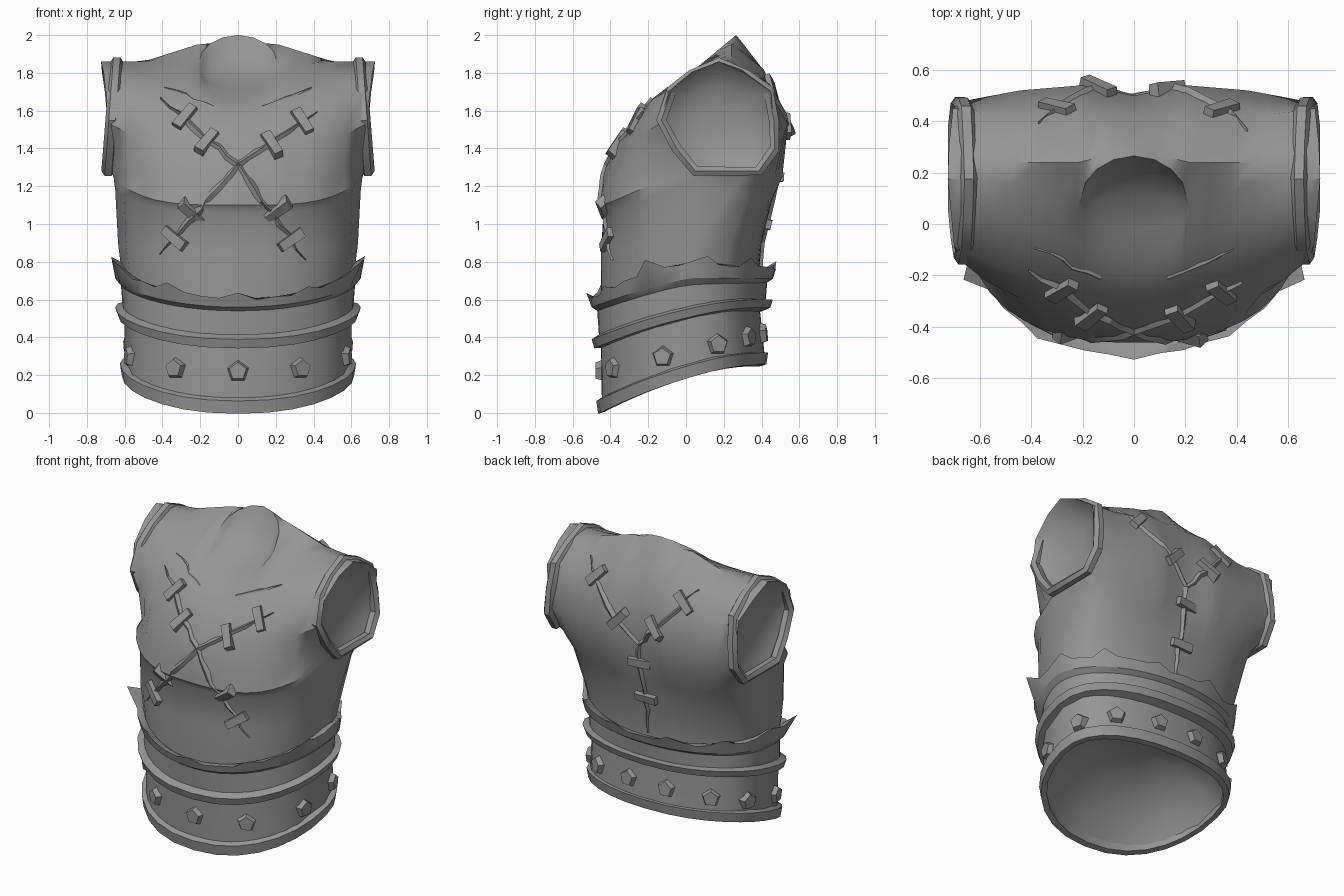
import bpy, bmesh, math, random
from mathutils import Vector
from mathutils.bvhtree import BVHTree

if "Cube" in bpy.data.objects:
    bpy.data.objects.remove(bpy.data.objects["Cube"])

random.seed(4)
grey = bpy.data.materials.new("plain grey")
grey.diffuse_color = (0.3, 0.3, 0.3, 1)
grey.use_nodes = True
grey.node_tree.nodes["Principled BSDF"].inputs["Base Color"].default_value = grey.diffuse_color


def make(name, verts, faces, angle=35):
    """Mesh object with welded points, outward normals and sharp edges kept."""
    me = bpy.data.meshes.new(name)
    me.from_pydata([tuple(v) for v in verts], [], faces)
    bm = bmesh.new()
    bm.from_mesh(me)
    bmesh.ops.remove_doubles(bm, verts=bm.verts, dist=0.0005)
    bmesh.ops.dissolve_degenerate(bm, edges=bm.edges, dist=0.0001)
    bmesh.ops.recalc_face_normals(bm, faces=bm.faces)
    bm.to_mesh(me)
    bm.free()
    me.materials.append(grey)
    ob = bpy.data.objects.new(name, me)
    bpy.context.collection.objects.link(ob)
    bpy.ops.object.select_all(action='DESELECT')
    ob.select_set(True)
    bpy.context.view_layer.objects.active = ob
    bpy.ops.object.shade_smooth_by_angle(angle=math.radians(angle))
    return ob


def lerp(a, b, t):
    return a + (b - a) * t


# Torso: columns run from front hem, over the shoulder, to back hem
US = [0, .11, .2, .26, .3, .4, .52, .65, .75, .85, .93, 1]
KEYS = (0, .3, .65, .85, 1)
# half width, then (y, z) at each key
FRONT = [(.665, (-.445, 1.25), (-.42, 1.25), (-.35, 1.26), (-.20, 1.27), (.03, 1.27)),
         (.68, (-.38, 1.41), (-.36, 1.42), (-.29, 1.45), (-.22, 1.48), (-.14, 1.53)),
         (.70, (-.26, 1.57), (-.22, 1.62), (-.18, 1.66), (-.14, 1.68), (-.09, 1.70))]
RIDGE = (.725, (.06, 1.83), (.06, 1.83), (.16, 1.86), (.17, 1.86), (.175, 1.86))
BACK = [(.72, (.29, 1.97), (.24, 1.95), (.24, 1.87), (.27, 1.84), (.31, 1.80)),
        (.705, (.42, 1.80), (.41, 1.82), (.42, 1.74), (.435, 1.72), (.45, 1.70)),
        (.68, (.50, 1.53), (.54, 1.53), (.52, 1.48), (.495, 1.45), (.475, 1.42)),
        (.665, (.48, 1.25), (.51, 1.25), (.47, 1.25), (.435, 1.26), (.38, 1.27))]
# lower rings: half width, front y, back y, front z, back z, side lift, side centre, side gap, roundness
LOWER = [(.60, -.445, .42, .02, .27, .05, .05, 0, 2.2), (.60, -.45, .39, .38, .56, .03, .05, 0, 2.2),
         (.61, -.45, .385, .60, .72, .02, .05, 0, 2.2), (.635, -.45, .40, .85, .90, .02, .08, .03, 2.3),
         (.65, -.437, .44, 1.06, 1.06, .12, .15, .09, 2.3), (.658, -.462, .455, 1.10, 1.12, .13, .18, .13, 2.4)]


def table(row, u):
    k = sum(u >= q for q in KEYS[1:-1])
    t = (u - KEYS[k]) / (KEYS[k + 1] - KEYS[k])
    a, b = row[k + 1], row[k + 2]
    return Vector((row[0] * u, lerp(a[0], b[0], t), lerp(a[1], b[1], t)))


def low(row, u, side):
    w, yf, yb, zf, zb, lift, mid, gap, n = row
    end = mid + gap * side
    y = end + ((yf if side < 0 else yb) - end) * max(0, 1 - u ** n) ** (1 / n)
    return Vector((w * u, y, lerp(zf, zb, (y - yf) / (yb - yf)) + lift * u ** 4))


def column(u):
    pts = [low(r, u, -1) for r in LOWER] + [table(r, u) for r in FRONT]
    s = math.sqrt(max(0, 1 - (u / .3) ** 2))
    if u < .3:
        rims = [Vector((.725 * u, .06 + k * .205 * s, 1.83 + k * .17 * s)) for k in (-1, 1)]
    else:
        rims = [table(RIDGE, u)] * 2
    pts.append(lerp(pts[-1], rims[0], .5) + Vector((0, 0, .03 * u)))
    pts.append(rims[0])
    for t, dy, dz in ((.3, 0, -.047), (.55, .02, -.067), (.8, .02, -.055)):   # neck hollow
        pts.append(lerp(rims[0], rims[1], t) + Vector((0, dy, dz)) * s)
    pts.append(rims[1])
    return pts + [table(r, u) for r in BACK] + [low(r, u, 1) for r in reversed(LOWER)]


verts, faces = [], []
signed = [-u for u in reversed(US[1:])] + US
for u in signed:
    verts += [Vector((math.copysign(p.x, u) if u else 0, p.y, p.z)) for p in column(abs(u))]
R, C = len(verts) // len(signed), len(signed)
for c in range(C - 1):
    for r in range(R - 1):
        a = c * R + r
        faces.append((a, a + R, a + R + 1, a + 1))
for c in (0, C - 1):                               # flanks below the arms
    for k in range(6):
        faces.append(tuple(c * R + i for i in (k, k + 1, R - 2 - k, R - 1 - k)))


def hollow(loop, push):
    """Close an opening with a smooth inward bowl."""
    mid = sum((verts[i] for i in loop), Vector()) / len(loop)
    prev = loop
    for scale, depth in ((.85, .45), (.55, .85), (.25, 1)):
        new = list(range(len(verts), len(verts) + len(loop)))
        verts.extend([mid + (verts[i] - mid) * scale + push * depth for i in loop])
        for j in range(len(loop)):
            n = (j + 1) % len(loop)
            faces.append((prev[j], prev[n], new[n], new[j]))
        prev = new
    faces.append(tuple(prev))


for c, sx in ((0, 1), (C - 1, -1)):
    hollow([c * R + i for i in range(6, R - 6) if i not in (11, 12, 13, 14)], Vector((sx * .09, 0, 0)))
hollow([c * R for c in range(C)] + [c * R + R - 1 for c in range(C - 2, 0, -1)], Vector((0, 0, .28)))
torso = make("torso", verts, faces, 40)
tree = BVHTree.FromPolygons([v.co for v in torso.data.vertices],
                            [tuple(p.vertices) for p in torso.data.polygons])


def sweep(name, rings, angle=35):
    """Closed sweep through a loop of cross-sections."""
    n, m = len(rings), len(rings[0])
    make(name, [p for ring in rings for p in ring],
         [(i * m + j, (i + 1) % n * m + j, (i + 1) % n * m + (j + 1) % m, i * m + (j + 1) % m)
          for i in range(n) for j in range(m)], angle)


# Armhole rings
ARM = [(.175, 1.855), (.32, 1.79), (.435, 1.71), (.465, 1.55), (.47, 1.40), (.385, 1.28),
       (.05, 1.28), (-.05, 1.40), (-.13, 1.55), (-.075, 1.71), (.03, 1.79)]
for side, sx in (("left", -1), ("right", 1)):
    rings = []
    for y, z in ARM:
        out = Vector((0, y - .17, z - 1.56)).normalized()
        at = Vector((sx * (.69 - .08 * (z - 1.25)), y, z))
        rings.append([at + out * .031 * math.cos(a) + Vector((.036 * math.sin(a), 0, 0))
                      for a in [math.pi * (k + .5) / 3 for k in range(6)]])
    sweep(side + "_armhole_ring", rings)


# Bands around the waist
def around(th, off, zf, zb, lift=.05, power=2.2):
    s, c = math.sin(th), math.cos(th)
    x = (.60 + off) * math.copysign(abs(s) ** (2 / power), s)
    k = abs(c) ** (2 / power)
    y = .05 - k * (.50 + off) if c > 0 else .05 + k * (.36 + off)
    return Vector((x, y, lerp(zf, zb, (y + .45) / .87) + lift * s * s))


def band(name, section, n=28):
    sweep(name, [[around(2 * math.pi * i / n, *p) for p in section] for i in range(n)])


band("belt_hem_trim", [(-.02, .0, .255), (.015, .0, .255), (.025, .07, .315), (-.02, .085, .33)])
band("belt_top_trim", [(-.02, .34, .54), (.035, .35, .55), (.05, .40, .59), (-.02, .43, .61)])

# Ragged cloth above the belt
N, rings = 44, []
for i in range(N):
    th = 2 * math.pi * i / N
    f = math.cos(th)
    top = .82 - .20 * max(0, f) ** 1.2 - .05 * max(0, -f)
    thick = lerp(.14, .08, abs(f))
    tip = i in (8, 36)
    jag = .07 if tip else random.uniform(.02, .045) if i % 4 == 0 else random.uniform(-.015, .012)
    section = [around(th, .01, .40, .58)]
    for o, z in ((.02, top - thick), (.05, top - thick * .75),
                 (.065 + jag * (.9 if tip else .5), top - .01 + jag), (.03, top - .015), (-.02, top - .05)):
        section.append(around(th, o, z, z, 0, 2.05))
    rings.append(section)
sweep("ragged_sash", rings, 30)


def plate(name, at, normal, up, outline, low_h, high_h, taper):
    """Tapered block standing on the surface."""
    side = up.cross(normal).normalized()
    up = normal.cross(side)
    m = len(outline)
    pts = [at + side * x * s + up * y * s + normal * h
           for h, s in ((low_h, 1), (high_h, taper)) for x, y in outline]
    make(name, pts, [tuple(range(m)), tuple(range(m, 2 * m))] +
         [(j, (j + 1) % m, (j + 1) % m + m, j + m) for j in range(m)], 20)


# Belt studs
PENT = [(.066 * math.sin(2 * math.pi * k / 5), .066 * math.cos(2 * math.pi * k / 5)) for k in range(5)]
half = [(.335, -.39), (.56, -.12), (.58, .17), (.42, .34), (.14, .42)]
for i, (x, y) in enumerate([(0, -.46)] + half + [(-x, y) for x, y in half]):
    at, n, _, _ = tree.find_nearest(Vector((x, y, .22 + .2 * (y + .46) / .88)))
    if n.x * x + n.y * y < 0:
        n = -n
    plate("stud_%d" % i, at, n, Vector((0, 0, 1)), PENT, -.02, .03, .72)


# Scars and stitches laid onto the torso
def project(x, z, side):
    hit, n, _, _ = tree.ray_cast(Vector((x, 3 * side, z)), Vector((0, -side, 0)))
    if hit is None:
        hit, n, _, _ = tree.find_nearest(Vector((x, .3 * side, z)))
    return hit, (n if n.y * side > 0 else -n)


def scar(name, a, b, side, width=.03, height=.016, steps=8):
    pts = []
    for i in range(steps + 1):
        t = i / steps
        w = width * min(1, 2.5 * (1 - t) + .05) * random.uniform(.75, 1.2)
        wob = random.uniform(-.012, .012) if 0 < i < steps else 0
        p, n = project(lerp(a[0], b[0], t) + wob, lerp(a[1], b[1], t) + wob * .5, side)
        across = n.cross(Vector((b[0] - a[0], 0, b[1] - a[1]))).normalized()
        pts += [p - across * w - n * .012, p + n * height, p + across * w - n * .012]
    make(name, pts, [(3 * i + j, 3 * i + j + 1, 3 * i + j + 4, 3 * i + j + 3)
                     for i in range(steps) for j in (0, 1)], 20)


BAR = [(-.08, -.03), (.08, -.026), (.08, .026), (-.08, .03)]


def stitch(name, at, along, side):
    p, n = project(at[0], at[1], side)
    plate(name, p, n, Vector((along[0], 0, along[1])), BAR, -.03, .027, .92)


# scar start, scar end, stitch positions, facing side
SCARS = [((0, 1.315), (-.41, 1.66), [(-.28, 1.565), (-.165, 1.435)], -1),
         ((0, 1.315), (.42, 1.59), [(.18, 1.42), (.34, 1.54)], -1),
         ((0, 1.315), (-.41, .84), [(-.245, 1.065), (-.335, .925)], -1),
         ((0, 1.315), (.355, .81), [(.21, 1.075), (.28, .915)], -1),
         ((0, 1.37), (.44, 1.79), [(.13, 1.52), (.34, 1.72)], 1),
         ((0, 1.37), (-.37, 1.79), [(-.14, 1.53), (-.30, 1.71)], 1),
         ((0, 1.37), (0, .75), [(0, 1.25), (-.01, 1.0)], 1)]
for i, (a, b, spots, side) in enumerate(SCARS):
    scar("scar_%d" % i, a, b, side)
    for j, s in enumerate(spots):
        stitch("stitch_%d_%d" % (i, j), s, (b[0] - a[0], b[1] - a[1]), side)

# Collarbones
for name, sx in (("left_collarbone", -1), ("right_collarbone", 1)):
    scar(name, (sx * .13, 1.62), (sx * .39, 1.72), -1, .03, .006, 5)
